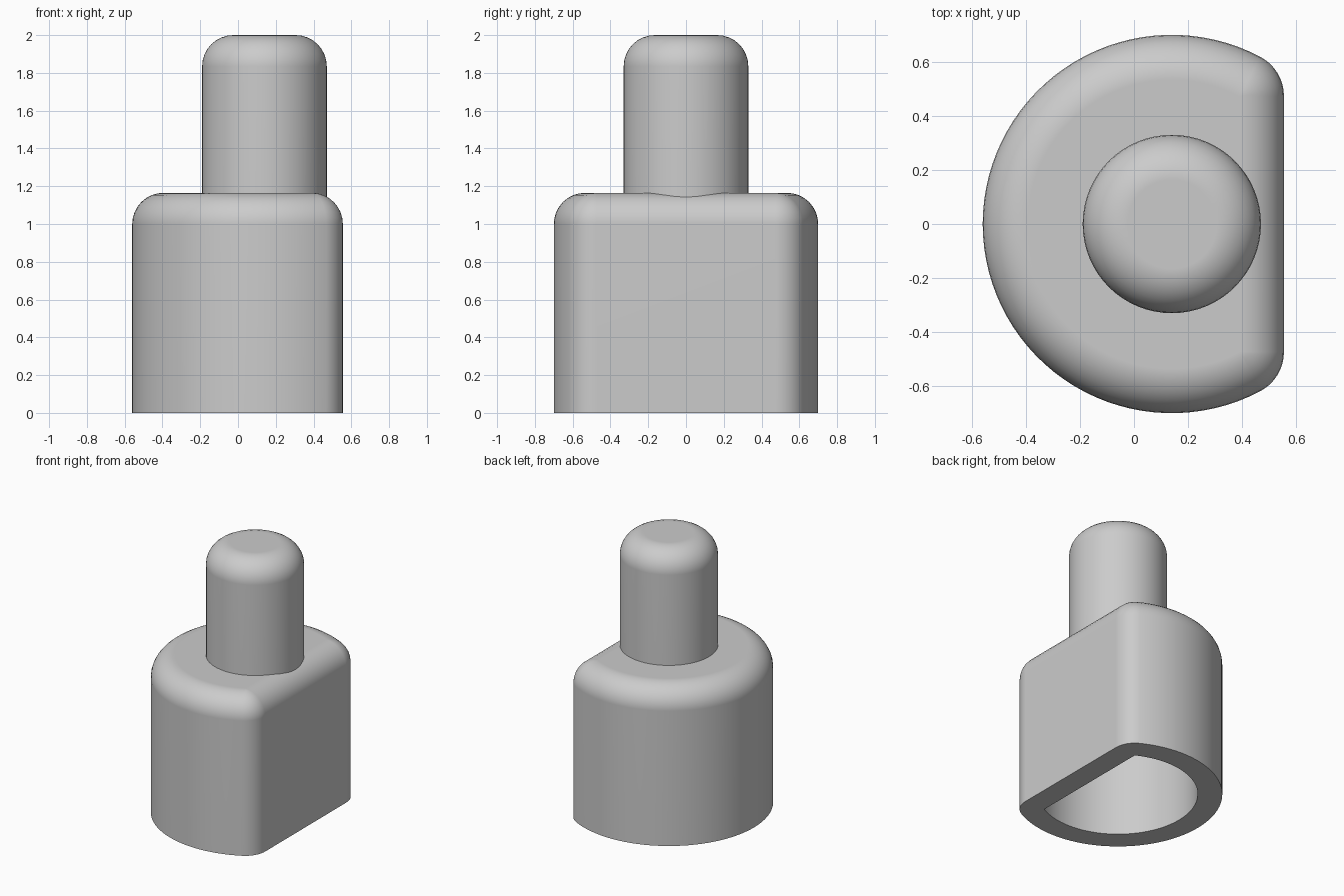
import bpy, bmesh
from math import sin, cos, pi, acos

cube = bpy.data.objects.get("Cube")
if cube:
    bpy.data.objects.remove(cube)

CX = 0.14            # shared axis of the socket and the stem
WALL = 0.165         # wall thickness and edge rounding
BORE, FLAT = 0.535, 0.25
SHOULDER, TOP = 1.0, 2.0
FILLET = 8

grey = bpy.data.materials.new("light grey")
grey.use_nodes = True
colour = (0.6, 0.6, 0.6, 1)
grey.diffuse_color = colour
grey.node_tree.nodes["Principled BSDF"].inputs["Base Color"].default_value = colour


def d_outline():
    """Points of the D-shaped bore, each with its outward direction."""
    half = acos(FLAT / BORE)
    pts = []
    steps = 64
    for i in range(steps + 1):
        a = half + (2 * pi - 2 * half) * i / steps
        pts.append((BORE * cos(a), BORE * sin(a), a))
    x, y = pts[-1][:2]
    # fan of directions round both corners
    for i in range(1, FILLET + 1):
        pts.append((x, y, -half * (1 - i / FILLET)))
    for i in range(FILLET):
        pts.append((x, -y, half * i / FILLET))
    return pts


def circle_outline(radius, steps=64):
    return [(radius * cos(2 * pi * i / steps), radius * sin(2 * pi * i / steps),
             2 * pi * i / steps) for i in range(steps)]


def rounded_levels(base, shoulder):
    """Offset and height of each ring, ending in a quarter-round edge."""
    arc = [(WALL * cos(pi / 2 * i / FILLET), shoulder + WALL * sin(pi / 2 * i / FILLET))
           for i in range(FILLET + 1)]
    return [(WALL, base)] + arc


def loft(name, outline, levels, cap_start):
    bm = bmesh.new()
    rings = [[bm.verts.new((CX + x + d * cos(a), y + d * sin(a), z)) for x, y, a in outline]
             for d, z in levels]
    n = len(outline)
    for low, high in zip(rings, rings[1:]):
        for i in range(n):
            j = (i + 1) % n
            bm.faces.new((low[i], low[j], high[j], high[i]))
    bm.faces.new(rings[-1])
    if cap_start:
        bm.faces.new(rings[0][::-1])
    bmesh.ops.remove_doubles(bm, verts=bm.verts, dist=0.0005)
    bmesh.ops.recalc_face_normals(bm, faces=bm.faces)
    mesh = bpy.data.meshes.new(name)
    bm.to_mesh(mesh)
    bm.free()
    mesh.materials.append(grey)
    obj = bpy.data.objects.new(name, mesh)
    bpy.context.collection.objects.link(obj)
    bpy.ops.object.select_all(action='DESELECT')
    obj.select_set(True)
    bpy.context.view_layer.objects.active = obj
    bpy.ops.object.shade_smooth_by_angle(angle=0.6)
    even = obj.modifiers.new("even shading", 'WEIGHTED_NORMAL')
    even.keep_sharp = True
    return obj


# Socket: bore ceiling, bore wall, bottom rim, outer wall and rounded shoulder
loft("socket", d_outline(), [(0, SHOULDER), (0, 0)] + rounded_levels(0, SHOULDER), True)

# Stem: rounded peg rising from the socket, its open end sunk in the shoulder
loft("stem", circle_outline(WALL), rounded_levels(SHOULDER + 0.13, TOP - WALL), False)
